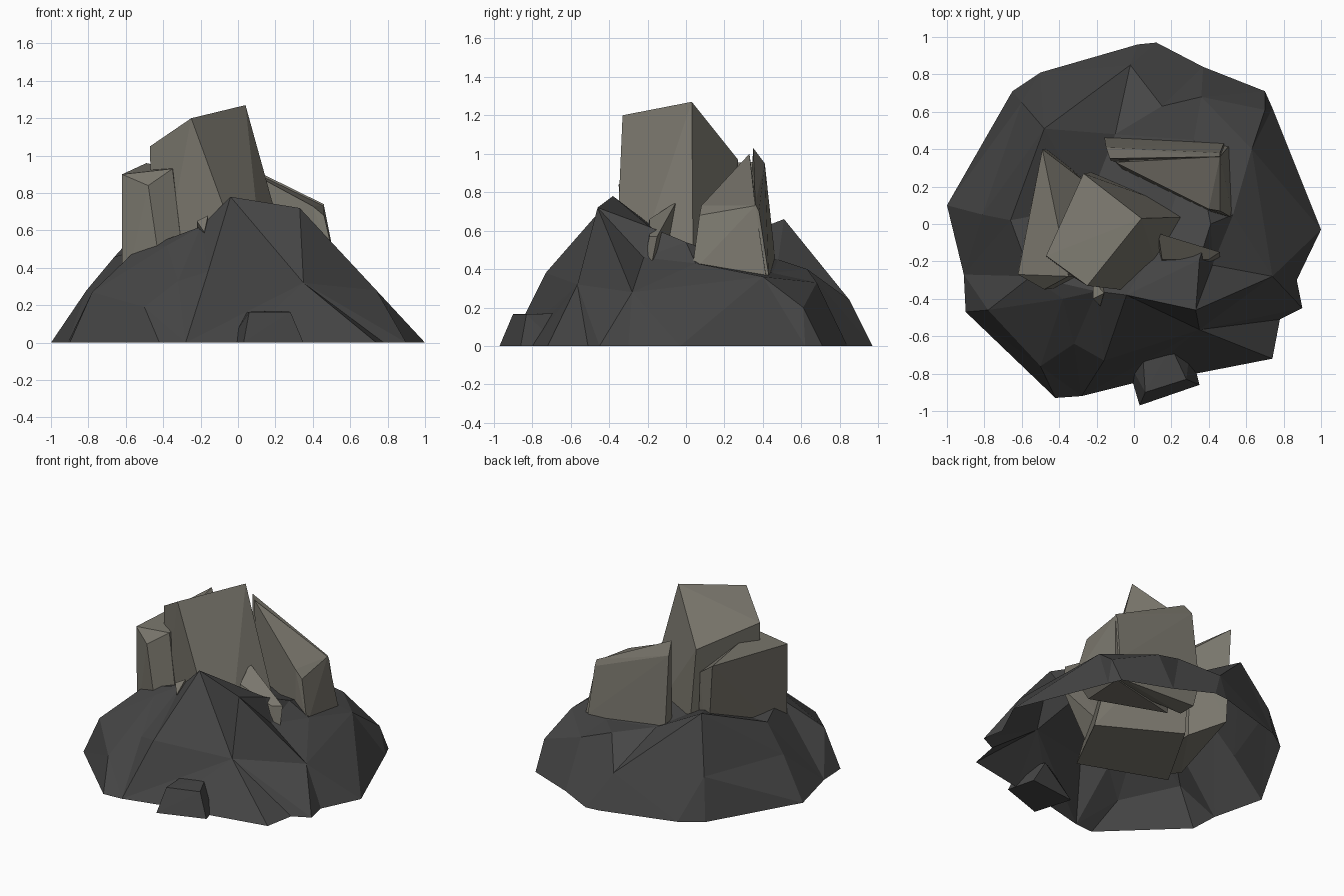
import bpy, bmesh
from mathutils import Vector
from mathutils.geometry import delaunay_2d_cdt


def material(name, rgb):
    m = bpy.data.materials.new(name)
    m.diffuse_color = (*rgb, 1)
    return m


DARK = material("dark_stone", (0.06, 0.06, 0.06))
LIGHT = material("pale_stone", (0.195, 0.184, 0.153))


def add_object(name, mesh, mat):
    mesh.materials.append(mat)
    ob = bpy.data.objects.new(name, mesh)
    bpy.context.collection.objects.link(ob)
    return ob


def hull_rock(name, points, mat):
    """Faceted boulder: convex hull around a few corner points."""
    bm = bmesh.new()
    for p in points:
        bm.verts.new(p)
    bmesh.ops.convex_hull(bm, input=bm.verts)
    loose = [v for v in bm.verts if not v.link_faces]
    bmesh.ops.delete(bm, geom=loose, context='VERTS')
    bmesh.ops.dissolve_limit(bm, angle_limit=0.03, verts=bm.verts, edges=bm.edges)
    bmesh.ops.recalc_face_normals(bm, faces=bm.faces)
    me = bpy.data.meshes.new(name)
    bm.to_mesh(me)
    bm.free()
    return add_object(name, me, mat)


def shell(name, outline, crags, ridges, mat):
    """Open-bottomed mound: outline on the ground plus raised points, triangulated in plan."""
    n = len(outline)
    pts = [Vector((x, y, 0)) for x, y in outline] + [Vector(p) for p in crags]
    edges = [(i, (i + 1) % n) for i in range(n)] + ridges
    vs, _, faces, orig, _, _ = delaunay_2d_cdt([p.xy for p in pts], edges, [], 1, 1e-5)
    verts = [(v.x, v.y, pts[o[0]].z if o else 0.2) for v, o in zip(vs, orig)]
    me = bpy.data.meshes.new(name)
    me.from_pydata(verts, [], faces)
    bm = bmesh.new()
    bm.from_mesh(me)
    for f in bm.faces:
        f.normal_update()
        if f.normal.z < 0:
            f.normal_flip()
    bm.to_mesh(me)
    bm.free()
    return add_object(name, me, mat)


# Dark mound
outline = [(-1, 0.1), (-0.91, -0.27), (-0.9, -0.47), (-0.42, -0.93), (-0.28, -0.92),
           (0, -0.85), (0.33, -0.8), (0.74, -0.72), (0.78, -0.51), (0.9, -0.45),
           (0.87, -0.3), (1, -0.03), (0.74, 0.62), (0.7, 0.71), (0.37, 0.84),
           (0.12, 0.97), (0.02, 0.96), (-0.5, 0.81), (-0.65, 0.71)]
N = len(outline)
crags = [(-0.04, -0.38, 0.78), (0.33, -0.46, 0.72), (0.35, -0.565, 0.32),    # front peak
         (-0.16, -0.73, 0.38), (0.35, -0.19, 0.62), (0.42, -0.22, 0.46),
         (0.41, 0.0, 0.54), (0.74, -0.28, 0.28),                             # right side
         (0.53, 0.05, 0.43), (0.63, 0.40, 0.36), (0.70, 0.61, 0.2),
         (0.36, 0.68, 0.33), (0.15, 0.63, 0.40), (-0.02, 0.85, 0.24),        # back
         (0.32, 0.45, 0.38), (-0.10, 0.48, 0.45), (-0.48, 0.51, 0.66),
         (-0.60, 0.65, 0.29), (-0.81, 0.05, 0.28), (-0.66, 0.02, 0.46),      # left side
         (-0.78, -0.46, 0.27), (-0.55, -0.28, 0.49), (-0.38, -0.40, 0.52),
         (-0.50, -0.76, 0.19), (-0.32, -0.64, 0.33), (-0.2, -0.36, 0.62),
         (-0.25, 0.1, 0.5), (0.15, -0.08, 0.55)]                             # under the slabs
ridges = [(N, N + 1), (N + 1, N + 2), (N, N + 3), (N + 3, 4), (N + 2, 4), (N, N + 2),
          (N + 1, N + 4), (N + 4, N + 6), (N + 7, N + 9), (N + 2, 9), (N + 13, N + 16)]
shell("mound", outline, crags, ridges, DARK)

# Loose stone at the foot of the mound
hull_rock("foot_stone", [(0.03, -0.97, 0), (0.35, -0.86, 0), (0.30, -0.66, 0), (-0.05, -0.70, 0),
                         (0.06, -0.90, 0.165), (0.28, -0.83, 0.165),
                         (0.05, -0.74, 0.165), (0.2, -0.66, 0.17)], DARK)

# Tall leaning centre block
hull_rock("centre_block", [(0.04, 0.03, 1.27), (-0.25, -0.33, 1.20), (-0.27, 0.27, 0.97), (-0.47, -0.17, 1.05),
                           (0.37, 0.04, 0.08), (0.17, -0.38, 0.05), (-0.20, 0.28, 0.12),
                           (-0.46, -0.2, 0.08)], LIGHT)

# Left block
hull_rock("left_block", [(-0.62, -0.27, 0.90), (-0.48, -0.35, 0.84), (-0.35, -0.28, 0.93), (-0.49, 0.40, 0.96),
                         (-0.28, 0.24, 0.80), (-0.62, -0.26, 0.22), (-0.38, -0.34, 0.15),
                         (-0.26, -0.28, 0.15), (-0.45, 0.40, 0.25), (-0.26, 0.24, 0.15)], LIGHT)

# Slanted back slab in two pieces: rear plate and front wedge
hull_rock("back_slab", [(-0.15, 0.41, 0.95), (-0.13, 0.35, 1.03), (0.46, 0.36, 0.74), (0.46, 0.38, 0.70),
                        (-0.16, 0.47, 0.40), (-0.12, 0.33, 0.22), (0.48, 0.43, 0.37), (0.50, 0.30, 0.25),
                        (0.45, 0.43, 0.22), (-0.12, 0.46, 0.22)], LIGHT)
hull_rock("back_wedge", [(-0.10, 0.33, 1.00), (0.40, 0.08, 0.73), (0.46, 0.07, 0.68), (0.46, 0.36, 0.73),
                         (-0.05, 0.28, 0.22), (0.43, 0.05, 0.25), (0.53, 0.03, 0.38), (0.51, 0.42, 0.34),
                         (0.48, 0.40, 0.22)], LIGHT)

# Small front splinters
hull_rock("front_splinter", [(0.13, -0.05, 0.75), (0.15, -0.19, 0.66), (0.46, -0.15, 0.57), (0.46, -0.18, 0.42),
                             (0.40, -0.21, 0.46), (0.40, -0.19, 0.57), (0.10, -0.12, 0.2),
                             (0.12, -0.3, 0.12)], LIGHT)
hull_rock("chip", [(-0.22, -0.40, 0.65), (-0.16, -0.37, 0.68), (-0.18, -0.44, 0.59),
                   (-0.17, -0.28, 0.5), (-0.22, -0.30, 0.6)], LIGHT)
